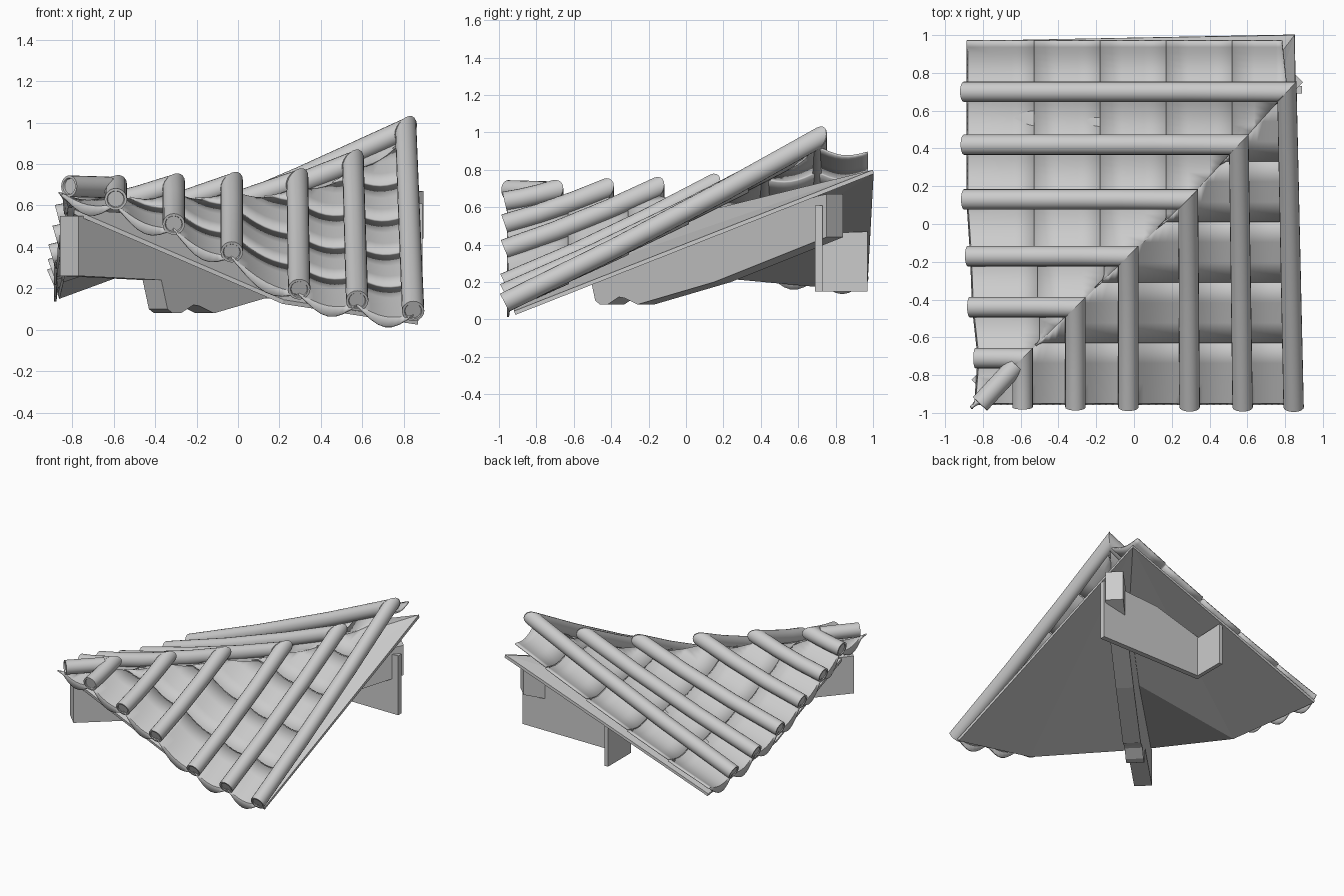
import bpy, bmesh, math
from mathutils import Vector

if "Cube" in bpy.data.objects:
    bpy.data.objects.remove(bpy.data.objects["Cube"], do_unlink=True)

grey = bpy.data.materials.new("plain_grey")
grey.use_nodes = True
grey.diffuse_color = (0.6, 0.6, 0.6, 1)
grey.node_tree.nodes["Principled BSDF"].inputs["Base Color"].default_value = (0.6, 0.6, 0.6, 1)


def finish(bm, name, smooth=True):
    """Turn a bmesh into an object with the shared material."""
    mesh = bpy.data.meshes.new(name)
    bm.to_mesh(mesh)
    bm.free()
    mesh.materials.append(grey)
    if smooth:
        mesh.polygons.foreach_set("use_smooth", [True] * len(mesh.polygons))
        mesh.set_sharp_from_angle(angle=math.radians(40))
    obj = bpy.data.objects.new(name, mesh)
    bpy.context.collection.objects.link(obj)
    return obj


def interp(xs, ys, x):
    """Piecewise linear lookup."""
    for i in range(len(xs) - 1):
        if x <= xs[i + 1] or i == len(xs) - 2:
            f = (x - xs[i]) / (xs[i + 1] - xs[i])
            return ys[i] + (ys[i + 1] - ys[i]) * f


# Each slope: u runs along the eave, w runs up the slope to the hip
EAVE_X = [-0.86, -0.59, -0.31, -0.03, 0.295, 0.575, 0.845]
HIP_X = [-0.86, -0.59, -0.31, -0.03, 0.285, 0.555, 0.81]
HIP_Y = [-0.97, -0.71, -0.44, -0.17, 0.13, 0.42, 0.70]
HIP_Z = [0.69, 0.69, 0.695, 0.70, 0.715, 0.805, 0.965]
RADIUS = 0.054


class Slope:
    def __init__(self, name, us, hips, eaves, low, high, place, flip, step):
        self.name, self.us, self.hips, self.eaves = name, us, hips, eaves
        self.low, self.high, self.place = low, high, place
        self.flip, self.step = flip, step

    def hip(self, u):
        return interp(self.us, self.hips, u)

    def eave(self, u):
        return interp(self.us, self.eaves, u)

    def height(self, u, w):
        e, h = self.eave(u), self.hip(u)
        t = (w - e) / (h - e) if h - e > 0.001 else 1
        lo, hi = interp(self.us, self.low, u), interp(self.us, self.high, u)
        return lo + (hi - lo) * t - 0.08 * t * (1 - t) * min(1, h - e)


def place_front(u, w, z):
    """Front rows drift inward a little as they climb."""
    return Vector((u - max(0, u) * 0.025 * (w + 0.97), w, z))


def place_side(u, w, z):
    return Vector((w, u, z))


front = Slope("front", EAVE_X, HIP_Y, [-0.97] * 7,
              [0.69, 0.63, 0.51, 0.375, 0.195, 0.14, 0.09], HIP_Z,
              place_front, False, 0.32)
side = Slope("side", HIP_Y + [0.97], HIP_X + [0.78],
             [-0.86, -0.84, -0.87, -0.88, -0.90, -0.90, -0.90, -0.90],
             [0.69, 0.64, 0.55, 0.45, 0.36, 0.29, 0.24, 0.24], HIP_Z + [0.93],
             place_side, True, 0.35)


def ridge_tube(s, u, name):
    """Round cover tile, square at the eave and mitred at the hip."""
    bm = bmesh.new()
    e, h, n = s.eave(u), s.hip(u), 20
    slope = (s.height(u, h) - s.height(u, e)) / (h - e)
    cos = 1 / math.sqrt(1 + slope * slope)
    rings = []
    for t in (0, 0.35, 0.7, 1):
        w = e + (h - e) * t
        ring = []
        for k in range(n):
            ang = 2 * math.pi * k / n
            a, c = RADIUS * math.cos(ang), RADIUS * math.sin(ang)
            if t < 1:
                p = (u + a, w - c * slope * cos, s.height(u, w) + c * cos)
            else:
                v = h + a
                p = (u + a, v, s.height(u, h) + c / cos + slope * (v - h))
            ring.append(bm.verts.new(s.place(*p)))
        rings.append(ring)
    for r0, r1 in zip(rings, rings[1:]):
        for k in range(n):
            j = (k + 1) % n
            bm.faces.new((r0[k], r0[j], r1[j], r1[k]))
    cap = bm.faces.new(rings[0])
    bm.faces.new(rings[-1])
    bmesh.ops.recalc_face_normals(bm, faces=bm.faces)
    # recessed disc at the eave end
    bmesh.ops.inset_region(bm, faces=[cap], thickness=0.012)
    bmesh.ops.inset_region(bm, faces=[cap], thickness=0.003, depth=-0.006)
    finish(bm, name)


def channel(s, u0, u1, name):
    """Shallow trough of overlapping courses with a hanging lip at the eave."""
    bm = bmesh.new()
    n = 8
    top = max(s.hip(u0), s.hip(u1))
    start = min(s.eave(u0), s.eave(u1)) + 0.02
    w0 = start
    while w0 < top:
        w1 = w0 + s.step
        eave_course = w0 == start
        rows = []
        for m in range(-1 if eave_course else 0, 4):
            row = []
            for k in range(n + 1):
                a = k / n
                u = u0 + (u1 - u0) * a
                first = s.eave(u) + 0.02 if eave_course else w0
                w = min(first + (w1 - first) * max(m, 0) / 3, s.hip(u))
                lift = 0.01 * (1 - (w - w0) / s.step)
                sag = 0.085 if m < 0 else 0.035
                z = s.height(u, w) - 0.035 - sag * math.sin(math.pi * a) + lift
                row.append(bm.verts.new(s.place(u, w - 0.008 * (m < 0), z)))
            rows.append(row)
        for r0, r1 in zip(rows, rows[1:]):
            for k in range(n):
                quad = [r0[k], r0[k + 1], r1[k + 1], r1[k]]
                bm.faces.new(quad[::-1] if s.flip else quad)
        w0 = w1
    bmesh.ops.remove_doubles(bm, verts=bm.verts, dist=0.0005)
    bmesh.ops.dissolve_degenerate(bm, edges=bm.edges, dist=0.0005)
    loose = [v for v in bm.verts if not v.link_faces]
    bmesh.ops.delete(bm, geom=loose, context="VERTS")
    obj = finish(bm, name)
    mod = obj.modifiers.new("thickness", "SOLIDIFY")
    mod.thickness, mod.offset = 0.012, -1


for s in (front, side):
    for i in range(1, 7):
        ridge_tube(s, s.us[i], f"{s.name}_cover_tile_{i}")
    for i in range(len(s.us) - 1):
        channel(s, s.us[i], s.us[i + 1], f"{s.name}_channel_tiles_{i + 1}")

# Short tube finishing the hip at the upturned corner
bm = bmesh.new()
bmesh.ops.create_cone(bm, cap_ends=True, segments=20, radius1=0.052, radius2=0.052, depth=0.28)
caps = [f for f in bm.faces if f.normal.z > 0.9]
bmesh.ops.inset_region(bm, faces=caps, thickness=0.012)
bmesh.ops.inset_region(bm, faces=caps, thickness=0.003, depth=-0.01)
hip_tube = finish(bm, "hip_corner_tile")
hip_tube.location = (-0.72, -0.85, 0.69)
hip_tube.rotation_euler = Vector((-0.68, -0.73, 0.02)).to_track_quat("Z", "Y").to_euler()


def slab(name, points, faces, thickness):
    bm = bmesh.new()
    vs = [bm.verts.new(p) for p in points]
    for f in faces:
        bm.faces.new([vs[i] for i in f])
    obj = finish(bm, name, False)
    mod = obj.modifiers.new("thickness", "SOLIDIFY")
    mod.thickness, mod.offset = thickness, -1


# Folded boards under the tiles: corner, front eave, apex, hip middle, side eave
slab("roof_boards",
     [(-0.79, -0.89, 0.58), (0.22, -0.90, 0.145), (0.87, -0.92, 0.045), (0.85, 1.0, 0.80),
      (0, -0.10, 0.53), (-0.85, 0.10, 0.25), (-0.87, 0.97, 0.17)],
     [(0, 1, 4), (1, 3, 4), (1, 2, 3), (0, 4, 5), (4, 3, 5), (5, 3, 6)], 0.022)


def prism(name, outline, offset):
    """Extrude a planar outline along an offset."""
    bm = bmesh.new()
    face = bm.faces.new([bm.verts.new(p) for p in outline])
    new = bmesh.ops.extrude_face_region(bm, geom=[face])["geom"]
    bmesh.ops.translate(bm, vec=offset, verts=[g for g in new if isinstance(g, bmesh.types.BMVert)])
    bmesh.ops.recalc_face_normals(bm, faces=bm.faces)
    finish(bm, name, False)


# Diagonal hip rafter with a carved underside
rafter = [(-0.815, 0.26), (-0.415, 0.24), (-0.385, 0.10), (-0.36, 0.08), (-0.32, 0.08),
          (-0.26, 0.12), (-0.23, 0.115), (-0.16, 0.08), (0.25, 0.20), (0.85, 0.44),
          (0.85, 0.67), (0, 0.49), (-0.815, 0.55)]
prism("hip_rafter", [(x - 0.045, x - 0.01, z) for x, z in rafter], Vector((0.09, -0.09, 0)))

# Wall planks forming an L under the boards
prism("long_plank", [(x, 0.69, z) for x, z in
                     [(-0.01, 0.15), (0.89, 0.15), (0.89, 0.61), (0.40, 0.58), (-0.01, 0.46)]],
      Vector((0, 0.04, 0)))
prism("short_plank", [(-0.01, y, z) for y, z in
                      [(0.70, 0.15), (0.97, 0.15), (0.97, 0.47), (0.70, 0.46)]],
      Vector((0.03, 0, 0)))
